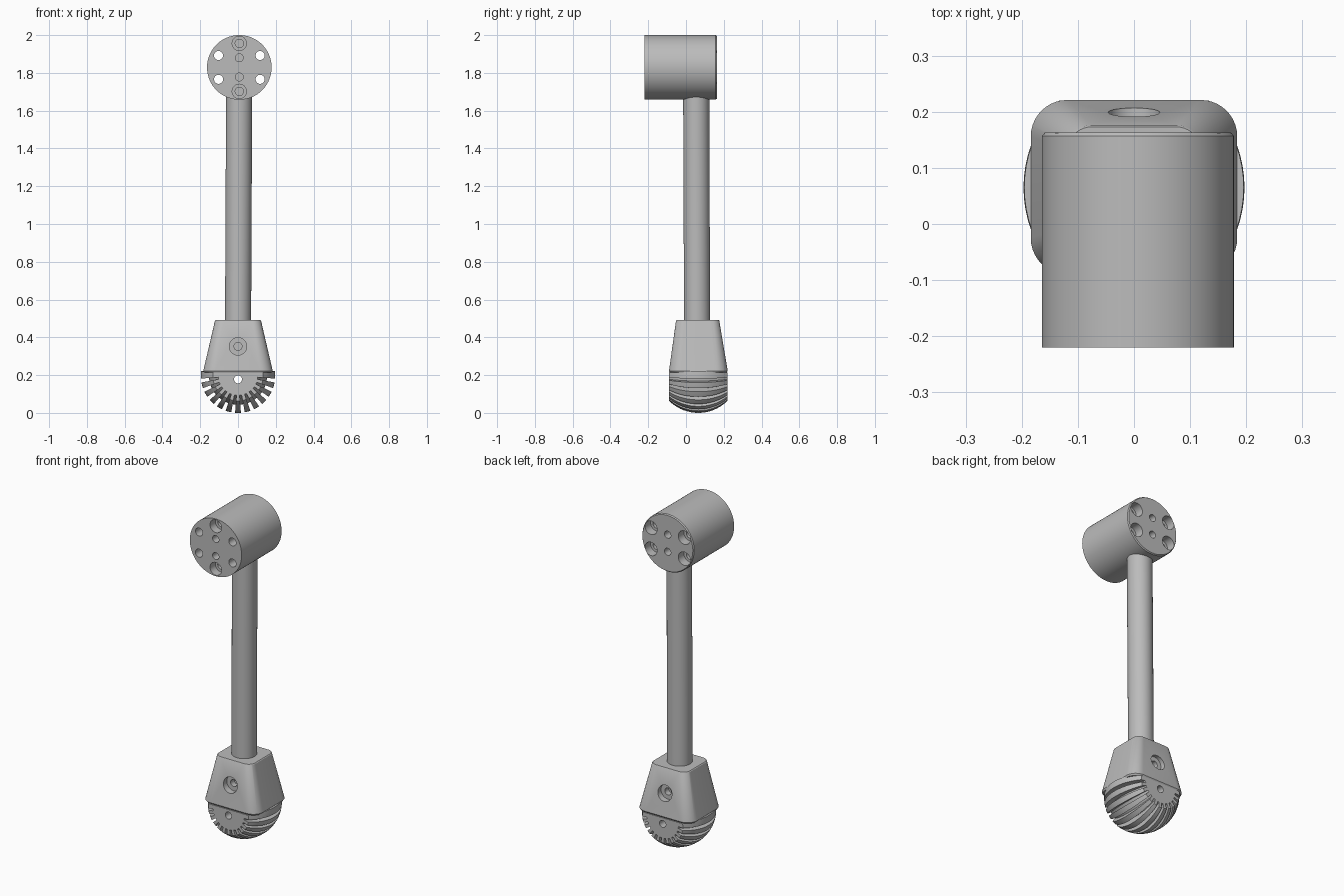
import bpy, bmesh
from math import sin, cos, pi, radians, sqrt
from mathutils import Matrix

old = bpy.data.objects.get("Cube")
if old:
    bpy.data.objects.remove(old, do_unlink=True)

grey = bpy.data.materials.new("plain grey")
grey.use_nodes = True
grey.diffuse_color = (0.5, 0.5, 0.5, 1)
grey.node_tree.nodes["Principled BSDF"].inputs["Base Color"].default_value = (0.5, 0.5, 0.5, 1)


def add_loft(bm, rings):
    """Skin a list of equal-length closed rings and cap both ends."""
    rows = [[bm.verts.new(p) for p in ring] for ring in rings]
    n = len(rows[0])
    for a, b in zip(rows, rows[1:]):
        for i in range(n):
            j = (i + 1) % n
            bm.faces.new((a[i], a[j], b[j], b[i]))
    bm.faces.new(rows[0][::-1])
    bm.faces.new(rows[-1])


def y_rings(profile, x, z, sides):
    """Circles around a y-directed axis; profile is (radius, y)."""
    return [[(x + r * cos(2 * pi * i / sides), y, z + r * sin(2 * pi * i / sides))
             for i in range(sides)] for r, y in profile]


def make(name, lofts):
    bm = bmesh.new()
    for rings in lofts:
        add_loft(bm, rings)
    bmesh.ops.recalc_face_normals(bm, faces=bm.faces[:])
    mesh = bpy.data.meshes.new(name)
    bm.to_mesh(mesh)
    bm.free()
    ob = bpy.data.objects.new(name, mesh)
    bpy.context.collection.objects.link(ob)
    mesh.materials.append(grey)
    return ob


def cut(ob, lofts):
    """Subtract holes from a part, then discard the cutter."""
    cutter = make("hole_cutter", lofts)
    cutter.hide_render = True
    mod = ob.modifiers.new("holes", "BOOLEAN")
    mod.operation, mod.solver, mod.object = "DIFFERENCE", "EXACT", cutter
    deps = bpy.context.evaluated_depsgraph_get()
    mesh = bpy.data.meshes.new_from_object(ob.evaluated_get(deps))
    ob.modifiers.clear()
    ob.data = mesh
    bpy.data.objects.remove(cutter, do_unlink=True)


def smooth(ob):
    bpy.ops.object.select_all(action="DESELECT")
    ob.select_set(True)
    bpy.context.view_layer.objects.active = ob
    bpy.ops.object.shade_smooth_by_angle(angle=radians(30))


# Head: horizontal drum with bolt holes
HX, HZ, FRONT, BACK = 0.007, 1.829, -0.22, 0.163
head = make("head_drum", [y_rings([(0.171, FRONT), (0.171, BACK - 0.006), (0.166, BACK)], HX, HZ, 96)])
holes = []
for sz in (-1, 1):
    for sx in (-1, 1):  # through bolts, counterbored at the back
        holes.append(y_rings([(0.024, -0.3), (0.024, 0.11), (0.04, 0.11), (0.04, 0.3)],
                             HX + sx * 0.11, HZ + sz * 0.063, 32))
    # counterbored screws at the front
    holes.append(y_rings([(0.038, -0.3), (0.038, -0.17), (0.022, -0.17), (0.022, -0.13)],
                         HX, HZ + sz * 0.127, 32))
    # small blind holes on both ends
    holes.append(y_rings([(0.021, -0.3), (0.021, -0.13)], HX, HZ + sz * 0.051, 32))
    holes.append(y_rings([(0.021, 0.11), (0.021, 0.3)], HX, HZ + sz * 0.051, 32))
cut(head, holes)

# Rod: leans very slightly
rod = make("rod", [[[(x + 0.069 * cos(2 * pi * i / 64), y + 0.069 * sin(2 * pi * i / 64), z)
                     for i in range(64)] for x, y, z in ((0, 0.059, 0.4), (0.006, 0.054, 1.69))]])


# Housing: tapered block with rounded corners
def rounded_rect(hx, y0, y1, r, z, steps=10):
    ring = []
    for k, (cx, cy) in enumerate(((hx - r, y1 - r), (r - hx, y1 - r), (r - hx, y0 + r), (hx - r, y0 + r))):
        for s in range(steps + 1):
            a = pi / 2 * (k + s / steps)
            ring.append((cx + r * cos(a), cy + r * sin(a), z))
    return ring


housing = make("housing", [[rounded_rect(0.18, -0.085, 0.215, 0.065, 0.213),
                            rounded_rect(0.184, -0.09, 0.221, 0.065, 0.222),
                            rounded_rect(0.122, -0.053, 0.176, 0.045, 0.488),
                            rounded_rect(0.118, -0.05, 0.173, 0.042, 0.492)]])
bore = [(0.046, -0.3), (0.046, -0.04), (0.021, -0.04), (0.021, -0.005)]
MID = 0.065
cut(housing, [y_rings(bore, 0, 0.352, 40),
              y_rings([(r, 2 * MID - y) for r, y in bore], 0, 0.352, 40)])

# Foot: half barrel with lengthwise tread grooves
AXIS_Z, BULGE, HALF = 0.197, 0.22, 0.155
teeth = []
for t in range(13):
    lo = -7 if t == 0 else t * 15 - 4.5
    hi = 187 if t == 12 else t * 15 + 4.5
    if t:
        teeth.append((lo, 0.78))
    teeth += [(lo, 1), ((lo + hi) / 2, 1), (hi, 1)]
    if t < 12:
        teeth.append((hi, 0.78))
rings = []
for s in range(17):
    dy = HALF * (s / 8 - 1)
    r = 0.197 - BULGE + sqrt(BULGE ** 2 - dy ** 2)
    rings.append([(r * f * cos(radians(a)), MID + dy, AXIS_Z - r * f * sin(radians(a))) for a, f in teeth])
foot = make("tread_foot", [rings])
cut(foot, [y_rings([(0.021, -0.3), (0.021, 0.4)], 0, 0.177, 32)])

for part in (head, rod, housing, foot):
    smooth(part)
